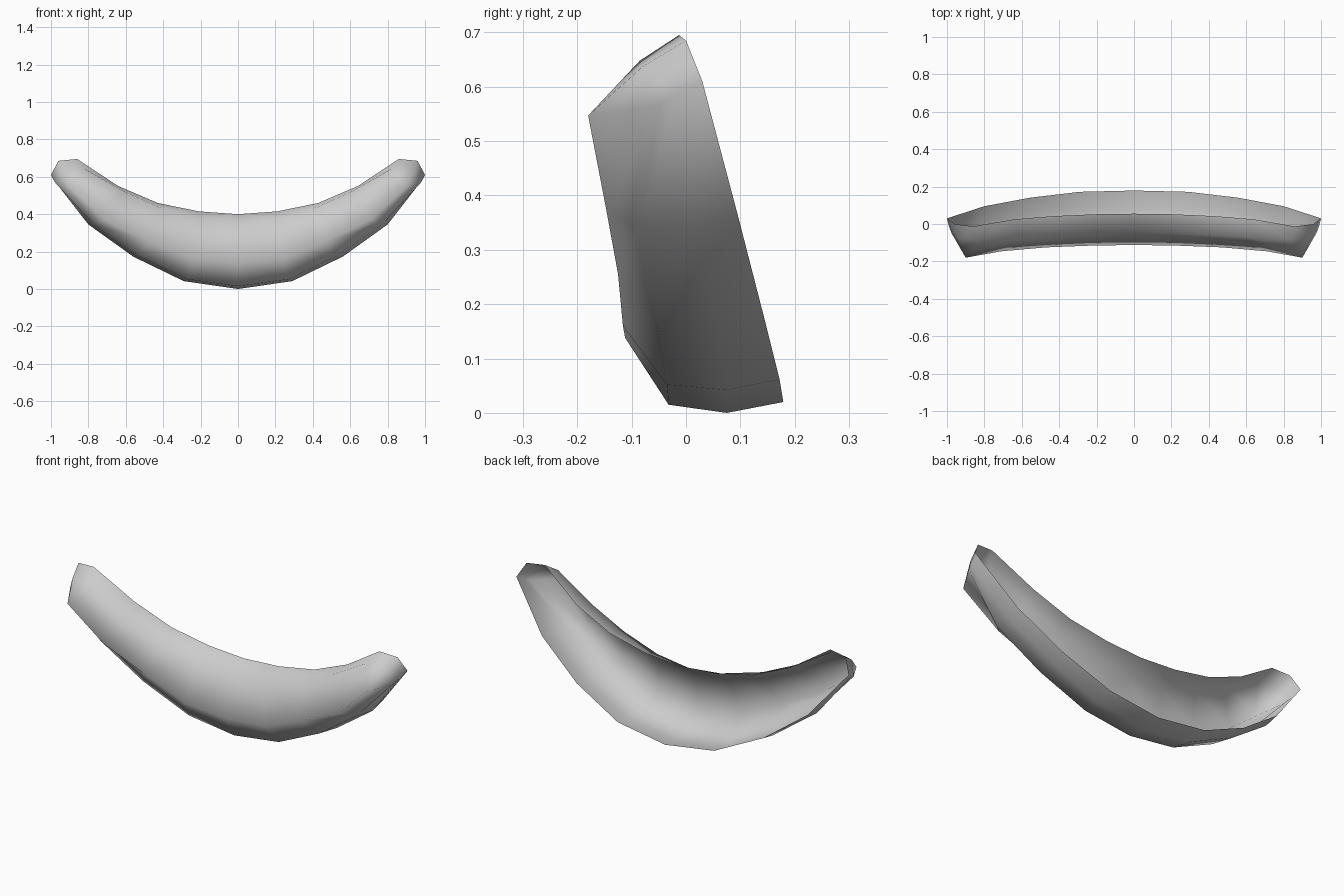
import bpy
import bmesh

default_cube = bpy.data.objects.get("Cube")
if default_cube:
    bpy.data.objects.remove(default_cube, do_unlink=True)


def make_material(name, colour):
    material = bpy.data.materials.new(name)
    material.use_nodes = True
    material.diffuse_color = colour
    material.node_tree.nodes["Principled BSDF"].inputs["Base Color"].default_value = colour
    return material


# Lengthwise rails of the left half, from the middle out to the tip (x, y, z)
top_rim = [(0, .055, .4), (.21, .052, .415), (.43, .042, .46), (.64, .025, .55), (.86, -.013, .695)]
upper_front = [(0, -.048, .344), (.21, -.052, .37), (.42, -.06, .436), (.61, -.07, .522), (.83, -.085, .648)]
lower_front = [(0, -.112, .138), (.24, -.116, .16), (.47, -.125, .255), (.71, -.146, .37), (.9, -.18, .547)]
front_keel = [(0, -.032, .015), (.27, -.035, .052), (.53, -.058, .177), (.77, -.085, .345), (.975, -.05, .565)]
keel = [(0, .075, 0), (.29, .075, .042), (.56, .055, .173), (.8, .015, .345), (.987, -.02, .585)]
back_rim = [(0, .179, .02), (.29, .172, .062), (.56, .14, .19), (.8, .095, .365), (1, .03, .61)]
rails = [top_rim, upper_front, lower_front, front_keel, keel, back_rim]

# Two extra corners that round off the tip
rim_corner = (.96, 0, .685)
front_corner = (.94, -.08, .637)


def build_half_shell(bm):
    grid = [[bm.verts.new(point) for point in rail] for rail in rails]
    # Wall strips between neighbouring rails
    for upper, lower in zip(grid, grid[1:]):
        for j in range(len(upper) - 1):
            bm.faces.new((upper[j], lower[j], lower[j + 1], upper[j + 1]))
    # End cap around the two tip corners
    rim = bm.verts.new(rim_corner)
    front = bm.verts.new(front_corner)
    top, shoulder, nose, chin, base, back = [row[-1] for row in grid]
    for corners in ((top, shoulder, front, rim), (shoulder, nose, front), (nose, chin, front),
                    (chin, base, front), (front, base, rim), (base, back, rim)):
        bm.faces.new(corners)


# Curved open shell, mirrored across the middle
mesh = bpy.data.meshes.new("curved_shell")
bm = bmesh.new()
build_half_shell(bm)
for face in bm.faces:
    face.smooth = True
bm.to_mesh(mesh)
bm.free()

shell = bpy.data.objects.new("curved_shell", mesh)
bpy.context.collection.objects.link(shell)
mesh.materials.append(make_material("light_grey", (0.6, 0.6, 0.6, 1)))

mirror = shell.modifiers.new("mirror_halves", 'MIRROR')
mirror.use_axis[0] = True
mirror.use_clip = True
mirror.merge_threshold = 0.001
